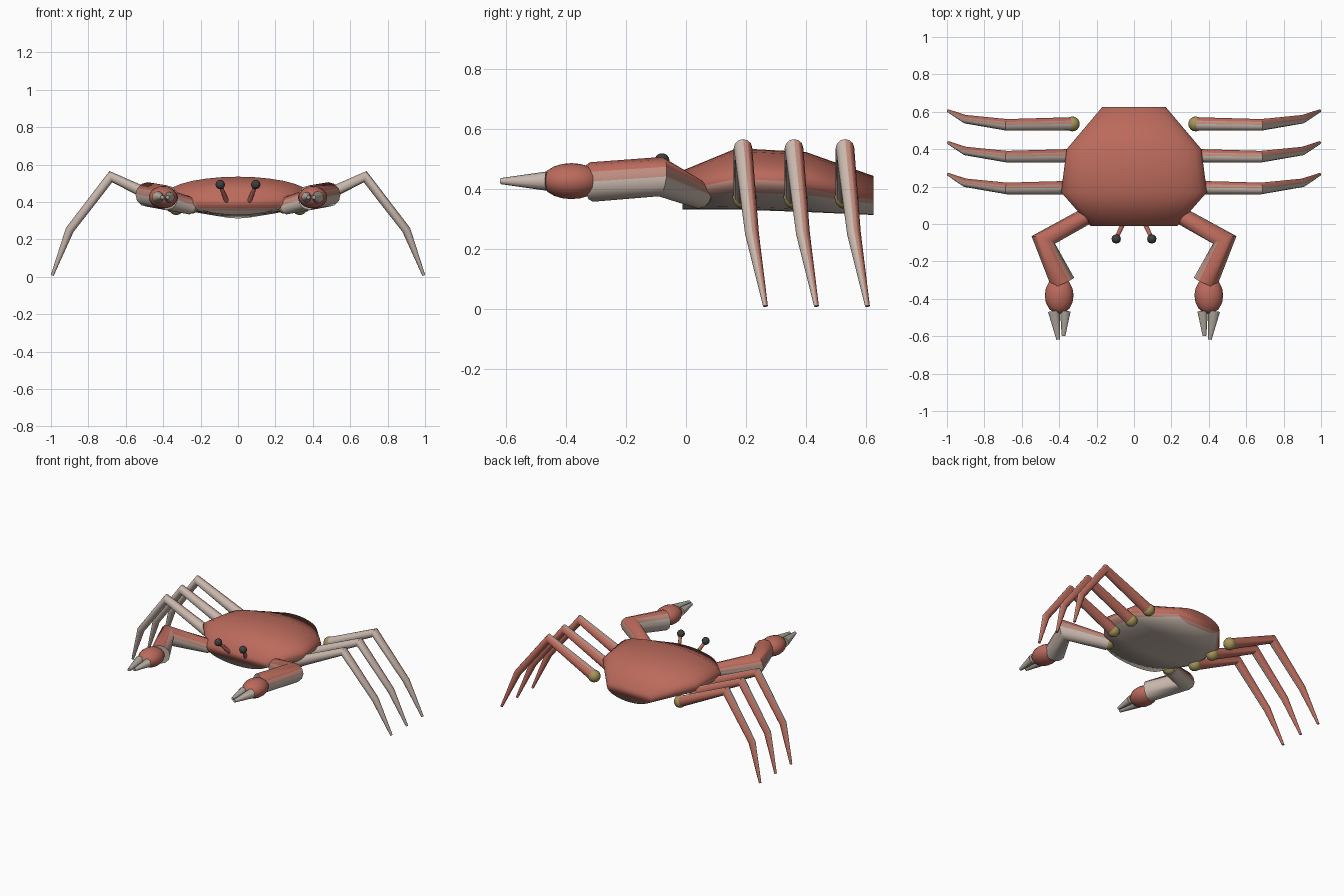
import bpy, bmesh, math
from mathutils import Vector

if "Cube" in bpy.data.objects:
    bpy.data.objects.remove(bpy.data.objects["Cube"])


def mat(name, rgb):
    m = bpy.data.materials.new(name)
    m.diffuse_color = (*rgb, 1)
    m.use_nodes = True
    m.node_tree.nodes["Principled BSDF"].inputs["Base Color"].default_value = m.diffuse_color
    return m


RED = mat("shell_red", (0.50, 0.145, 0.107))
PINK = mat("blend_pink", (0.53, 0.27, 0.215))
CREAM = mat("pale_cream", (0.58, 0.48, 0.42))
GREY = mat("claw_grey", (0.42, 0.39, 0.34))
OLIVE = mat("joint_olive", (0.37, 0.30, 0.10))
DARK = mat("eye_dark", (0.05, 0.05, 0.05))
SHELL = [RED, PINK, CREAM]


def finish(name, bm, mats, rule=None, angle=50):
    """Turn a bmesh into a smooth object, colouring its faces by a rule."""
    bmesh.ops.recalc_face_normals(bm, faces=bm.faces)
    me = bpy.data.meshes.new(name)
    bm.normal_update()
    if rule:
        for f in bm.faces:
            f.material_index = int(rule(f))
    bm.to_mesh(me)
    bm.free()
    for m in mats:
        me.materials.append(m)
    me.shade_smooth()
    me.set_sharp_from_angle(angle=math.radians(angle))
    ob = bpy.data.objects.new(name, me)
    bpy.context.collection.objects.link(ob)
    return ob


def band(value, cream_below, pink_below):
    """Material slot in SHELL: cream, then pink, then red."""
    return 2 if value < cream_below else 1 if value < pink_below else 0


def bridge(bm, a, b):
    n = len(a)
    for i in range(n):
        bm.faces.new((a[i], a[(i + 1) % n], b[(i + 1) % n], b[i]))


def tube(name, path, radii, mats, rule=None, ref=(0, 0, 1), n=12):
    """Tapered round limb following a bent path."""
    pts = [Vector(p) for p in path]
    bm = bmesh.new()
    rings = []
    for i, p in enumerate(pts):
        t = Vector()
        if i > 0:
            t += (p - pts[i - 1]).normalized()
        if i < len(pts) - 1:
            t += (pts[i + 1] - p).normalized()
        t.normalize()
        u = Vector(ref).cross(t).normalized()
        v = t.cross(u)
        rings.append([bm.verts.new(p + radii[i] * (u * math.cos(a) + v * math.sin(a)))
                      for a in (2 * math.pi * k / n for k in range(n))])
    for a, b in zip(rings, rings[1:]):
        bridge(bm, a, b)
    bm.faces.new(rings[0])
    bm.faces.new(rings[-1])
    return finish(name, bm, mats, rule)


def ball(name, centre, size, material, u=16, v=10):
    bm = bmesh.new()
    bmesh.ops.create_uvsphere(bm, u_segments=u, v_segments=v, radius=1)
    for vert in bm.verts:
        vert.co = Vector(c + s * k for c, s, k in zip(centre, size, vert.co))
    return finish(name, bm, [material])


# Body: elliptical sections (y, half width, bottom z, top z) with flat ends
SECTIONS = [(-0.012, 0.23, 0.33, 0.46), (0.17, 0.39, 0.33, 0.535),
            (0.40, 0.36, 0.322, 0.522), (0.625, 0.17, 0.312, 0.442)]
N = 28
bm = bmesh.new()
rings = []
for y, w, lo, hi in SECTIONS:
    rings.append([bm.verts.new((w * math.sin(a), y, (lo + hi) / 2 + (hi - lo) / 2 * math.cos(a)))
                  for a in (2 * math.pi * k / N for k in range(N))])
for a, b in zip(rings, rings[1:]):
    bridge(bm, a, b)
for r in (rings[0], rings[-1]):          # end faces in level strips
    bm.faces.new((r[0], r[1], r[N - 1]))
    for i in range(1, N // 2 - 1):
        bm.faces.new((r[i], r[i + 1], r[N - i - 1], r[N - i]))
    bm.faces.new((r[N // 2 - 1], r[N // 2], r[N // 2 + 1]))


def belly(f):
    z = f.calc_center_median().z
    if f.normal.y < -0.95:
        return band(z, 0.355, 0.37)
    if f.normal.y > 0.95:
        return band(z, 0.32, 0.345)
    return band(f.normal.z, -0.8, -0.3)


finish("body", bm, SHELL, belly, 180)

for s, side in ((-1, "left"), (1, "right")):
    # Walking legs: rear half red, front half cream, pink between
    for k in range(3):
        d = 0.17 * k
        path = [(s * 0.33, 0.195 + d, 0.37), (s * 0.68, 0.19 + d, 0.535),
                (s * 0.90, 0.22 + d, 0.25), (s * 0.993, 0.265 + d, 0.008)]
        tube(f"{side}_leg_{k + 1}", path, (0.036, 0.031, 0.023, 0.008), SHELL,
             lambda f: band(f.normal.y - 0.3 * f.normal.z, -0.05, 0.3), ref=(0, 1, 0))
        ball(f"{side}_leg_joint_{k + 1}", path[0], (0.04,) * 3, OLIVE)

    # Claw arm: red above, cream beneath and on the inner side
    path = [(s * 0.25, 0.045, 0.378), (s * 0.485, -0.085, 0.44), (s * 0.38, -0.315, 0.422)]
    tube(f"{side}_claw_arm", path, (0.046, 0.066, 0.066), SHELL,
         lambda f: band(f.normal.z + 0.25 * s * f.normal.x, 0.12, 0.5))
    ball(f"{side}_claw_joint", path[0], (0.041,) * 3, OLIVE)

    # Claw hand and two pincers, cream on their outer flanks
    ball(f"{side}_claw_hand", (s * 0.40, -0.382, 0.425), (0.077, 0.1, 0.06), RED)
    for part, x0, x1, y1, r, flank in (("inner", 0.367, 0.377, -0.598, 0.028, -1),
                                       ("outer", 0.428, 0.405, -0.618, 0.032, 1)):
        tube(f"{side}_{part}_pincer", [(s * x0, -0.465, 0.425), (s * x1, y1, 0.425)],
             (r, 0.01), [GREY, CREAM], lambda f: f.normal.x * s * flank > 0.5)

    # Eye on a stalk
    tube(f"{side}_eye_stalk", [(s * 0.055, 0.01, 0.39), (s * 0.095, -0.078, 0.49)],
         (0.013, 0.010), [RED], n=8)
    ball(f"{side}_eye", (s * 0.095, -0.08, 0.493), (0.025,) * 3, DARK, 12, 8)
